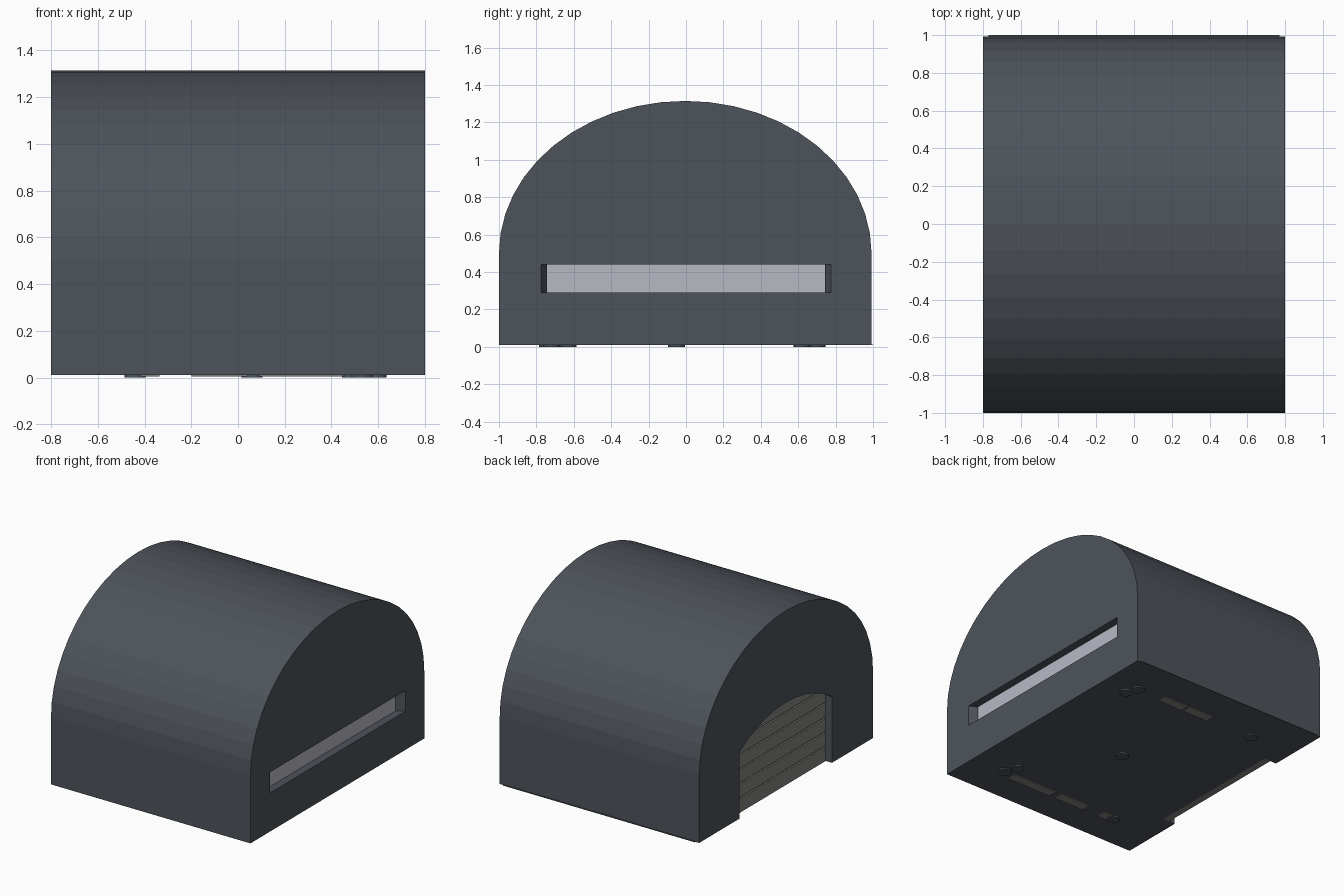
import bpy
import bmesh
from math import sin, cos, pi, sqrt

cube = bpy.data.objects.get("Cube")
if cube:
    bpy.data.objects.remove(cube, do_unlink=True)


def material(name, r, g, b):
    m = bpy.data.materials.new(name)
    m.use_nodes = True
    m.diffuse_color = (r, g, b, 1)
    bsdf = next(n for n in m.node_tree.nodes if n.type == "BSDF_PRINCIPLED")
    bsdf.inputs["Base Color"].default_value = (r, g, b, 1)
    bsdf.inputs["Roughness"].default_value = 0.8
    return m


slate = material("slate_wall", 0.076, 0.087, 0.105)
pale = material("pale_pane", 0.48, 0.485, 0.55)
grey = material("shutter_grey", 0.23, 0.23, 0.22)


def prism(name, points, offset, mat):
    """Extrude a closed loop of 3D points by an offset vector."""
    bm = bmesh.new()
    face = bm.faces.new([bm.verts.new(p) for p in points])
    ext = bmesh.ops.extrude_face_region(bm, geom=[face])
    verts = [g for g in ext["geom"] if isinstance(g, bmesh.types.BMVert)]
    bmesh.ops.translate(bm, vec=offset, verts=verts)
    bmesh.ops.recalc_face_normals(bm, faces=bm.faces)
    mesh = bpy.data.meshes.new(name)
    bm.to_mesh(mesh)
    bm.free()
    mesh.materials.append(mat)
    obj = bpy.data.objects.new(name, mesh)
    bpy.context.collection.objects.link(obj)
    return obj


def box(name, x, y, z, mat):
    points = [(x[0], y[0], z[0]), (x[1], y[0], z[0]),
              (x[1], y[1], z[0]), (x[0], y[1], z[0])]
    return prism(name, points, (0, 0, z[1] - z[0]), mat)


def cut(target, cutter):
    """Subtract the cutter from the target and remove it."""
    mod = target.modifiers.new("cut", "BOOLEAN")
    mod.operation = "DIFFERENCE"
    mod.solver = "EXACT"
    mod.object = cutter
    cutter.hide_render = True
    bpy.context.view_layer.objects.active = target
    bpy.ops.object.modifier_apply(modifier=mod.name)
    bpy.data.objects.remove(cutter, do_unlink=True)


HALF_X, FLOOR = 0.8, 0.01

# Vaulted body: straight walls under a half ellipse
mid_y, half_y, spring, rise, segs = -0.004, 0.996, 0.5, 0.815, 24
outline = [(-HALF_X, mid_y - half_y, FLOOR), (-HALF_X, mid_y + half_y, FLOOR)]
for i in range(segs + 1):
    a = pi * i / segs
    outline.append((-HALF_X, mid_y + half_y * cos(a), spring + rise * sin(a)))
body = prism("vaulted_body", outline, (2 * HALF_X, 0, 0), slate)

# Long viewing slot with splayed jambs and a recessed pane
slot_z, depth = (0.29, 0.44), 0.06
over = 0.02
splay = 0.03 / depth * over
slot = [(HALF_X - depth, -0.745, slot_z[0]), (HALF_X - depth, 0.745, slot_z[0]),
        (HALF_X + over, 0.775 + splay, slot_z[0]),
        (HALF_X + over, -0.775 - splay, slot_z[0])]
cut(body, prism("slot_cutter", slot, (0, 0, slot_z[1] - slot_z[0]), slate))
box("slot_pane", (HALF_X - depth - 0.002, HALF_X - depth + 0.003),
    (-0.744, 0.744), slot_z, pale)


# Arched doorway with a recessed shutter
def arch(x, half, bottom, side, top, steps=14):
    """Loop with straight sides and a shallow circular head."""
    h = top - side
    radius = (half * half + h * h) / (2 * h)
    points = [(x, -half, bottom), (x, half, bottom)]
    for i in range(steps + 1):
        y = half * cos(pi * i / steps)
        points.append((x, y, top - radius + sqrt(radius * radius - y * y)))
    return points


cut(body, prism("door_cutter", arch(-HALF_X - 0.1, 0.53, -0.1, 0.49, 0.65),
                (0.2, 0, 0), slate))
door_x = -HALF_X + 0.05
shutter = prism("door_shutter", arch(door_x, 0.53, FLOOR, 0.49, 0.65),
                (0.05, 0, 0), grey)
for i in range(1, 6):
    z = FLOOR + 0.105 * i
    cut(shutter, box("groove_cutter", (door_x - 0.05, door_x + 0.012),
                     (-0.6, 0.6), (z - 0.006, z + 0.006), grey))

# Thin drip edge along the foot of the back wall
box("back_drip_edge", (-0.77, 0.77), (0.98, 1.0), (FLOOR, 0.014), slate)

# Round feet under the floor
feet = [(0.06, -0.05), (0.55, 0.7), (0.59, 0.62), (-0.44, 0.7),
        (0.49, -0.63), (0.53, -0.72), (-0.44, -0.74)]
for x, y in feet:
    ring = [(x + 0.045 * cos(pi * i / 8), y + 0.045 * sin(pi * i / 8), 0)
            for i in range(16)]
    prism("round_foot", ring, (0, 0, FLOOR + 0.002), slate)

# Flat strips under the floor: centre x, centre y, length
strips = [(0.25, 0.71, 0.2), (0.03, 0.71, 0.2), (0.27, -0.74, 0.36),
          (-0.08, -0.74, 0.24), (-0.4, -0.74, 0.13)]
for x, y, length in strips:
    box("floor_strip", (x - length / 2, x + length / 2),
        (y - 0.035, y + 0.035), (0.004, FLOOR + 0.002), grey)
